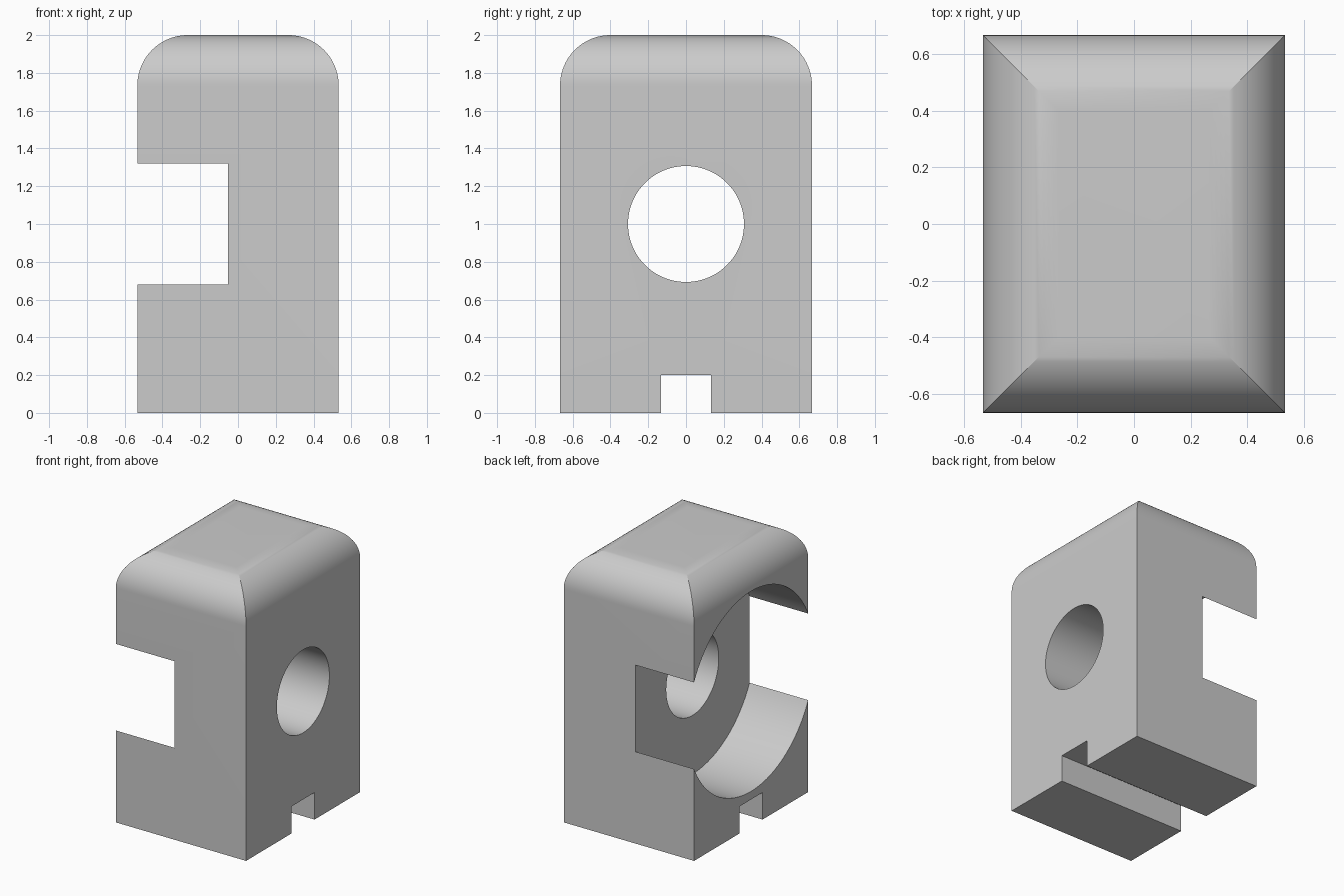
import bpy
import bmesh
from math import cos, sin, pi, radians
from mathutils import Matrix

cube = bpy.data.objects.get("Cube")
if cube:
    bpy.data.objects.remove(cube, do_unlink=True)

HALF_X, HALF_Y, HEIGHT = 0.533, 0.667, 2.0
ROUND = 0.267          # radius of the rounded top edges
AXIS_Z = 1.0           # height of the bore and recess axis

grey = bpy.data.materials.new("plain grey")
grey.use_nodes = True
colour = (0.6, 0.6, 0.6, 1)
grey.diffuse_color = colour
grey.node_tree.nodes["Principled BSDF"].inputs["Base Color"].default_value = colour


def add_object(name, bm):
    bmesh.ops.recalc_face_normals(bm, faces=bm.faces)
    mesh = bpy.data.meshes.new(name)
    bm.to_mesh(mesh)
    bm.free()
    mesh.materials.append(grey)
    obj = bpy.data.objects.new(name, mesh)
    bpy.context.collection.objects.link(obj)
    return obj


def rounded_slab(name, half_width, half_depth, along_y, steps=24):
    """Extrude an upright outline whose two top corners are rounded."""
    outline = [(-half_width, 0), (half_width, 0)]
    for side, start in ((1, 0), (-1, pi / 2)):
        for i in range(steps + 1):
            a = start + pi / 2 * i / steps
            outline.append((side * (half_width - ROUND) + ROUND * cos(a),
                            HEIGHT - ROUND + ROUND * sin(a)))
    bm = bmesh.new()
    verts = [bm.verts.new((u, -half_depth, z) if along_y else (-half_depth, u, z))
             for u, z in outline]
    face = bm.faces.new(verts)
    new = bmesh.ops.extrude_face_region(bm, geom=[face])["geom"]
    shift = (0, 2 * half_depth, 0) if along_y else (2 * half_depth, 0, 0)
    bmesh.ops.translate(bm, vec=shift,
                        verts=[v for v in new if isinstance(v, bmesh.types.BMVert)])
    return add_object(name, bm)


def x_cylinder(name, radius, x0, x1, segments):
    bm = bmesh.new()
    place = Matrix.Translation(((x0 + x1) / 2, 0, AXIS_Z)) @ Matrix.Rotation(pi / 2, 4, "Y")
    bmesh.ops.create_cone(bm, cap_ends=True, segments=segments, radius1=radius,
                          radius2=radius, depth=x1 - x0, matrix=place)
    return add_object(name, bm)


def box(name, size, centre):
    bm = bmesh.new()
    bmesh.ops.create_cube(bm, size=1, matrix=Matrix.Translation(centre)
                          @ Matrix.Diagonal((*size, 1)))
    return add_object(name, bm)


# Block rounded across its width, then trimmed by one rounded across its depth
block = rounded_slab("block", HALF_X, HALF_Y, True)
cutters = [
    (rounded_slab("depth_rounding", HALF_Y, HALF_X, False), "INTERSECT"),
    # Wide round recess that breaks out through front and back
    (x_cylinder("recess_cutter", 0.74, -0.8, -0.053, 128), "DIFFERENCE"),
    # Bore through the remaining wall
    (x_cylinder("bore_cutter", 0.307, -0.4, 0.8, 96), "DIFFERENCE"),
    # Slot along the underside
    (box("slot_cutter", (2, 0.267, 0.4), (0, 0, 0)), "DIFFERENCE"),
]
for cutter, operation in cutters:
    mod = block.modifiers.new(cutter.name, "BOOLEAN")
    mod.operation = operation
    mod.solver = "EXACT"
    mod.object = cutter

# Apply the cuts and remove the helpers
bpy.ops.object.select_all(action="DESELECT")
block.select_set(True)
bpy.context.view_layer.objects.active = block
for mod in list(block.modifiers):
    bpy.ops.object.modifier_apply(modifier=mod.name)
for cutter, _ in cutters:
    bpy.data.objects.remove(cutter, do_unlink=True)
bpy.ops.object.shade_smooth_by_angle(angle=radians(20))
